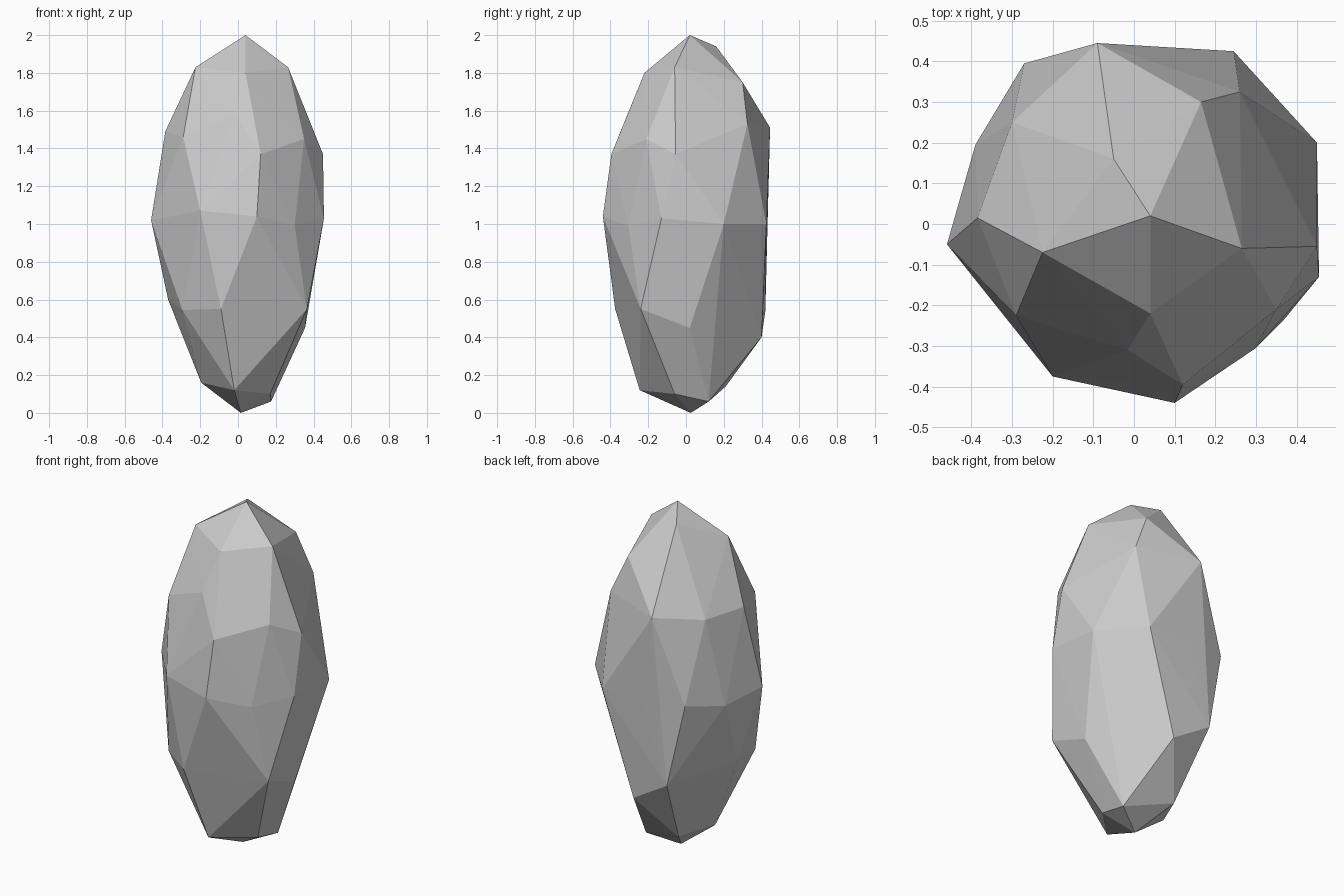
import bpy
import bmesh

# Remove the default cube only
default_cube = bpy.data.objects.get("Cube")
if default_cube:
    bpy.data.objects.remove(default_cube, do_unlink=True)


def make_material(name, colour):
    material = bpy.data.materials.new(name)
    material.use_nodes = True
    material.diffuse_color = colour
    shader = next(n for n in material.node_tree.nodes if n.type == "BSDF_PRINCIPLED")
    shader.inputs["Base Color"].default_value = colour
    shader.inputs["Roughness"].default_value = 0.9
    return material


def build_hull(name, rings, material):
    """Wrap a faceted convex skin around the corner points of every ring."""
    bm = bmesh.new()
    for ring in rings:
        for corner in ring:
            bm.verts.new(corner)
    result = bmesh.ops.convex_hull(bm, input=bm.verts[:], use_existing_faces=False)
    inner = {g for g in result["geom_interior"] + result["geom_unused"]
             if isinstance(g, bmesh.types.BMVert)}
    bmesh.ops.delete(bm, geom=list(inner), context="VERTS")
    bmesh.ops.recalc_face_normals(bm, faces=bm.faces[:])
    for face in bm.faces:
        face.smooth = False
    mesh = bpy.data.meshes.new(name)
    bm.to_mesh(mesh)
    bm.free()
    mesh.materials.append(material)
    rock = bpy.data.objects.new(name, mesh)
    bpy.context.collection.objects.link(rock)
    return rock


# Chiselled corners of the standing stone, ring by ring from the tip down
tip = [(.04, .02, 2)]
crown = [(.265, -.06, 1.83), (.165, .3, 1.75), (-.05, .16, 1.94),
         (-.225, -.07, 1.83), (.04, -.22, 1.8)]
shoulder = [(.45, -.055, 1.37), (.26, .325, 1.53), (-.09, .445, 1.51),
            (-.3, .25, 1.48), (-.385, .015, 1.49), (-.29, -.225, 1.46),
            (-.015, -.31, 1.58), (.12, -.395, 1.37), (.35, -.21, 1.45)]
waist = [(.455, -.13, 1.03), (.45, .2, 1), (.245, .425, 1), (-.02, .43, .98),
         (-.27, .395, 1.02), (-.39, .195, .98), (-.46, -.05, 1.02),
         (-.2, -.375, 1.07), (.1, -.44, 1.04), (.3, -.305, .99)]
taper = [(.355, .02, .45), (.26, .24, .61), (.06, .4, .4), (-.17, .42, .54),
         (-.37, .05, .6), (-.295, -.22, .545), (-.09, -.375, .55),
         (.08, -.29, .42), (.365, -.24, .55)]
foot = [(.175, .12, .06), (-.1, .21, .14), (-.195, .01, .16),
        (-.02, -.245, .12), (.17, -.06, .1)]
base = [(.015, .025, 0)]

stone_grey = make_material("stone grey", (0.6, 0.6, 0.6, 1))
build_hull("standing_stone", [tip, crown, shoulder, waist, taper, foot, base], stone_grey)
